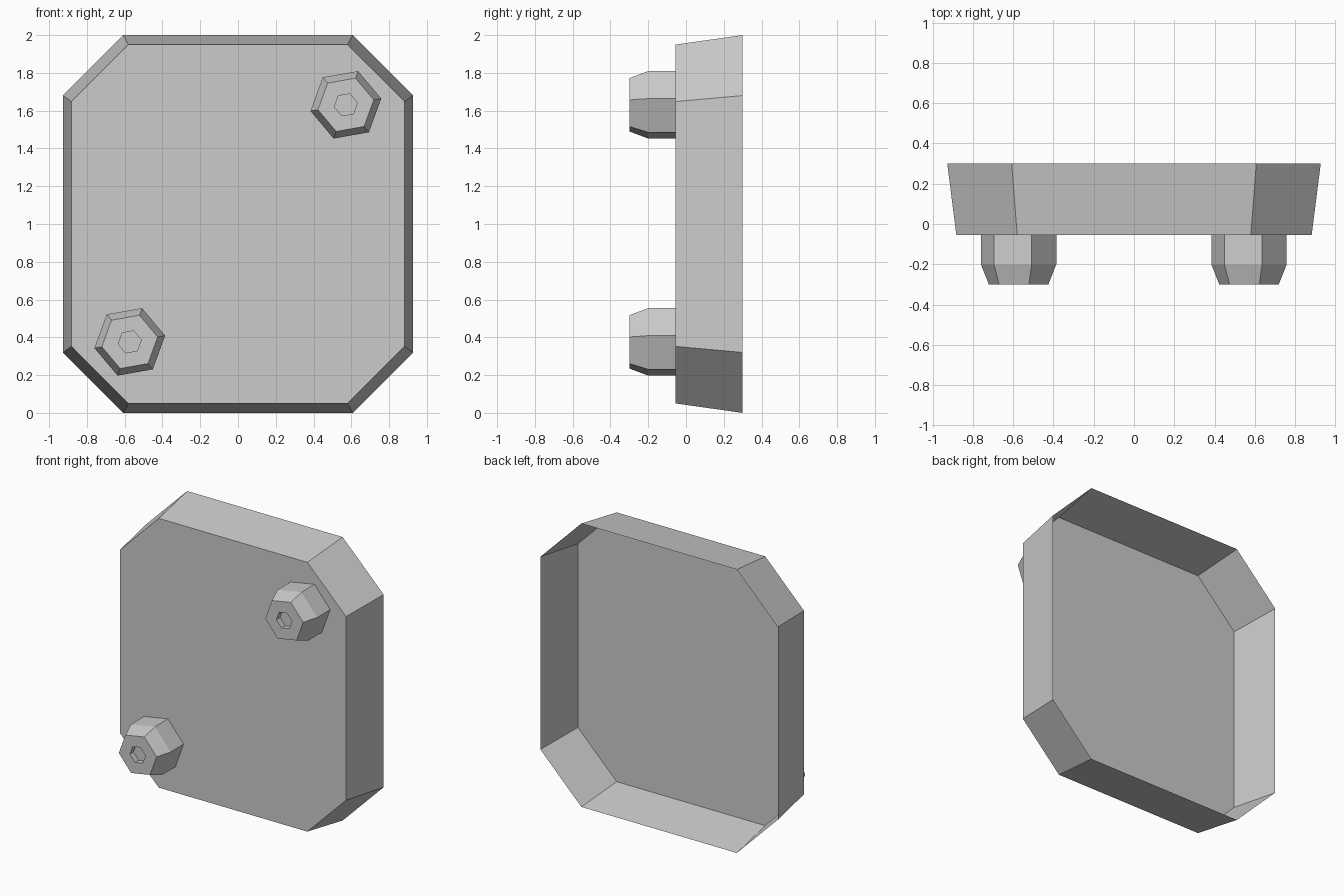
import bpy, bmesh
from math import cos, sin, radians

cube = bpy.data.objects.get("Cube")
if cube:
    bpy.data.objects.remove(cube, do_unlink=True)

grey = bpy.data.materials.new("plain_grey")
grey.use_nodes = True
colour = (0.6, 0.6, 0.6, 1)
grey.diffuse_color = colour
grey.node_tree.nodes["Principled BSDF"].inputs["Base Color"].default_value = colour


def loft(name, rings):
    """Bridge successive outlines with quads and cap the last one."""
    bm = bmesh.new()
    loops = [[bm.verts.new(p) for p in ring] for ring in rings]
    for a, b in zip(loops, loops[1:]):
        for i in range(len(a)):
            j = (i + 1) % len(a)
            bm.faces.new((a[i], a[j], b[j], b[i]))
    bm.faces.new(loops[-1])
    mesh = bpy.data.meshes.new(name)
    bm.to_mesh(mesh)
    bm.free()
    mesh.materials.append(grey)
    obj = bpy.data.objects.new(name, mesh)
    bpy.context.collection.objects.link(obj)
    return obj


def octagon(half_w, half_h, cut, y):
    """Rectangle with clipped corners, counter-clockwise seen from the front."""
    w, h = half_w - cut, half_h - cut
    quarter = [(half_w, h), (w, half_h)]
    right_top = quarter
    left_top = [(-x, z) for x, z in reversed(quarter)]
    pts = right_top + left_top
    pts += [(-x, -z) for x, z in pts]
    return [(x, y, z + 1) for x, z in pts]


def hexagon(cx, cz, radius, y):
    angles = [radians(10 + 60 * i) for i in range(6)]
    return [(cx + radius * cos(a), y, cz + radius * sin(a)) for a in angles]


# Tapered cover, a thin shell open at the back
loft("cover", [octagon(0.927, 1.0, 0.32, 0.3), octagon(0.882, 0.95, 0.302, -0.055)])

# Two hexagonal bolts with bevelled heads and recessed sockets
bolt_profile = [(0.19, -0.055), (0.19, -0.2), (0.15, -0.3), (0.062, -0.3), (0.062, -0.26)]
for name, cx, cz in (("upper_left_bolt", 0.571, 1.631), ("lower_right_bolt", -0.573, 0.376)):
    loft(name, [hexagon(cx, cz, r, y) for r, y in bolt_profile])
